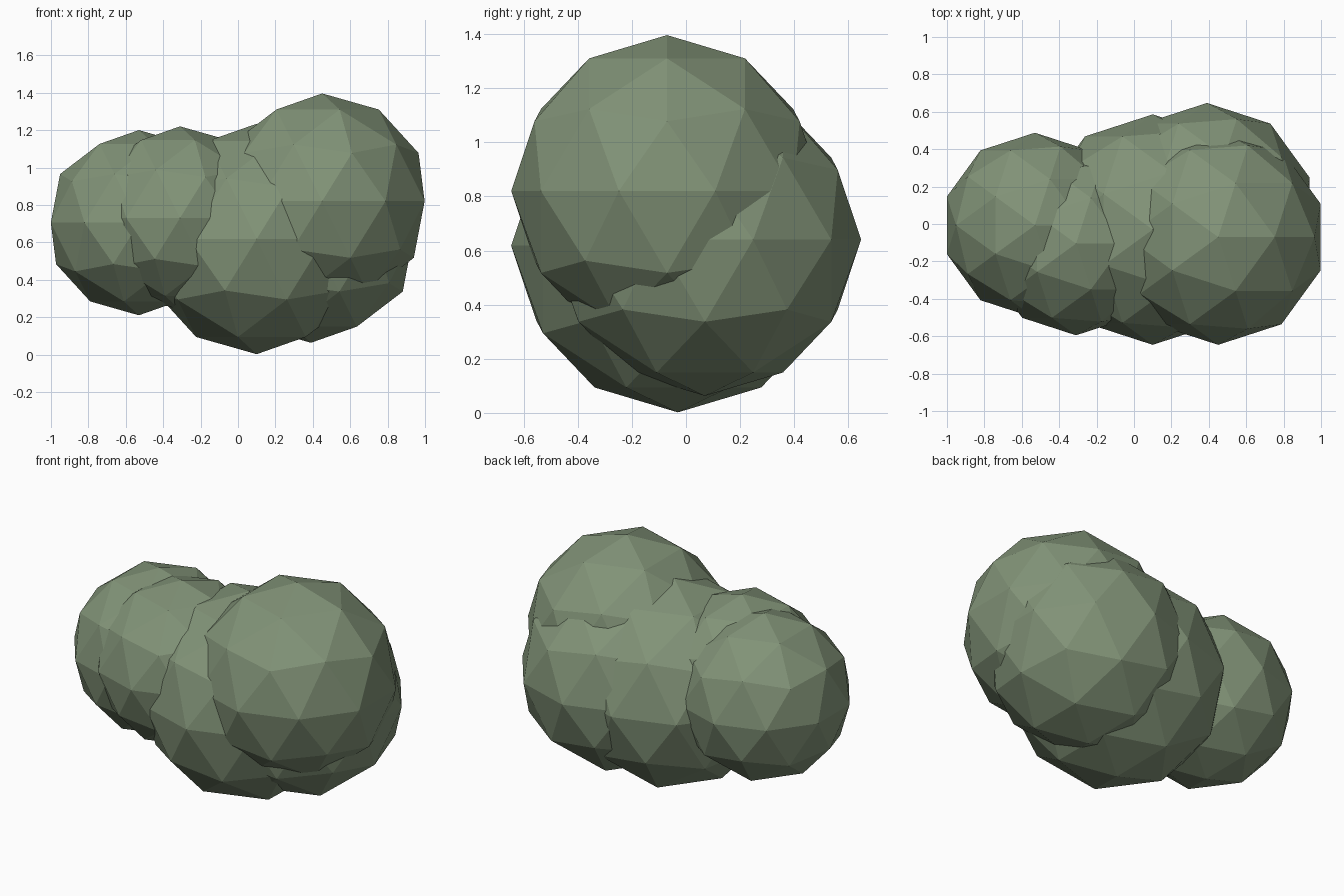
import bpy

if "Cube" in bpy.data.objects:
    bpy.data.objects.remove(bpy.data.objects["Cube"])

# Leaf colour shared by all clumps
leaf = bpy.data.materials.new("leaf_green")
leaf.diffuse_color = (0.22, 0.29, 0.185, 1)
leaf.use_nodes = True
leaf.node_tree.nodes["Principled BSDF"].inputs["Base Color"].default_value = leaf.diffuse_color


def clump(name, centre, radius):
    """One faceted ball of foliage."""
    bpy.ops.mesh.primitive_ico_sphere_add(subdivisions=2, radius=radius, location=centre)
    ob = bpy.context.object
    ob.name = name
    ob.data.materials.append(leaf)


# Bush made of five overlapping low-poly clumps
clump("clump_middle", (0.10, -0.03, 0.618), 0.616)
clump("clump_upper_right", (0.45, -0.07, 0.82), 0.576)
clump("clump_back_right", (0.39, 0.07, 0.64), 0.577)
clump("clump_front_left", (-0.31, -0.105, 0.73), 0.49)
clump("clump_left", (-0.53, -0.007, 0.705), 0.495)
